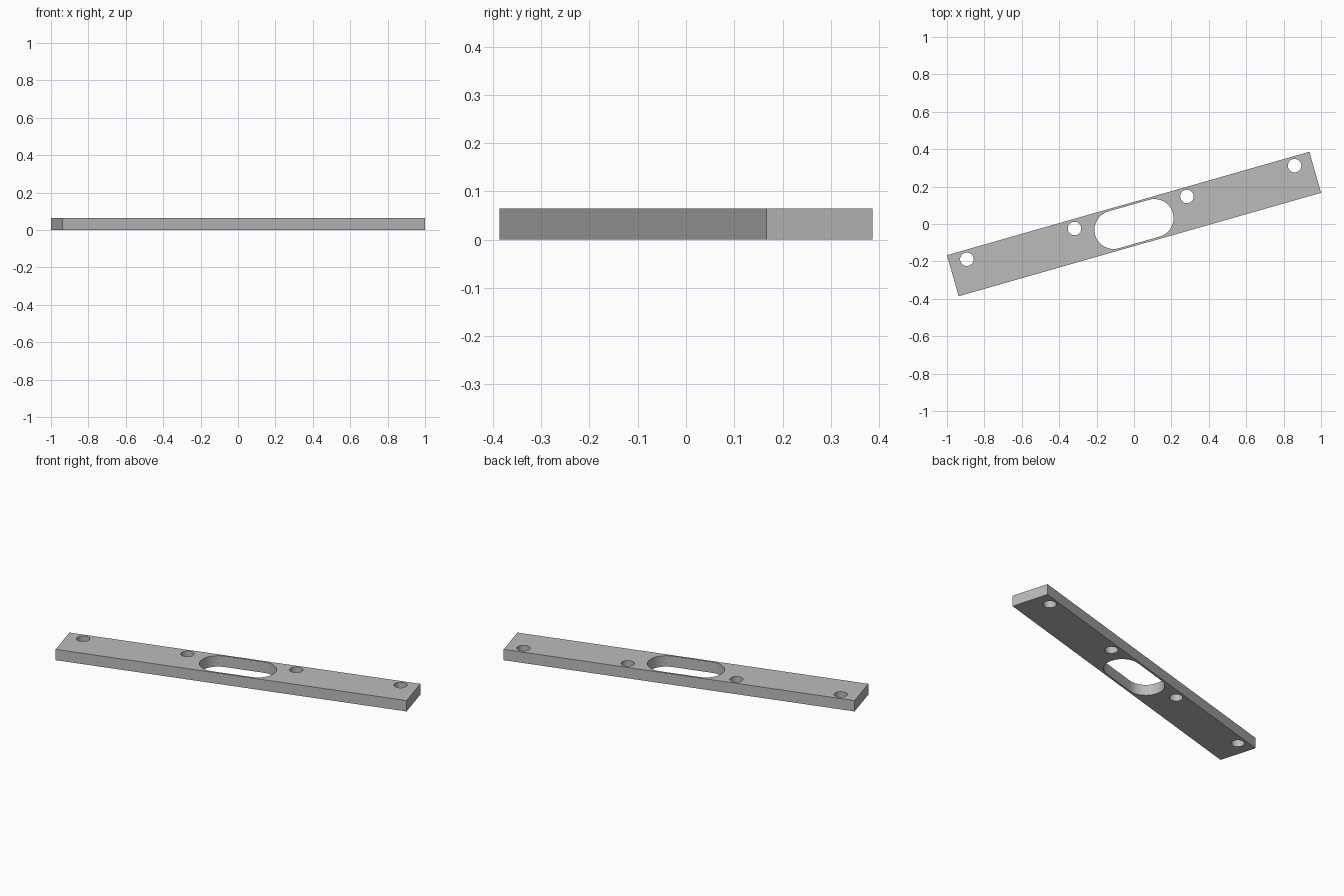
import bpy, bmesh
from math import cos, sin, pi, radians

if "Cube" in bpy.data.objects:
    bpy.data.objects.remove(bpy.data.objects["Cube"], do_unlink=True)

LENGTH, WIDTH, THICK = 2.015, 0.228, 0.065
HOLE_R, HOLE_V = 0.036, 0.064
SLOT_R, SLOT_HALF = 0.1023, 0.1135
ANGLE = radians(15.93)

# Plain grey metal
grey = bpy.data.materials.new("grey metal")
grey.use_nodes = True
grey.diffuse_color = (0.5, 0.5, 0.5, 1)
grey.node_tree.nodes["Principled BSDF"].inputs["Base Color"].default_value = (0.5, 0.5, 0.5, 1)


def arc(cx, cy, r, start, end, steps):
    angles = [start + (end - start) * i / steps for i in range(steps + 1)]
    return [(cx + r * cos(a), cy + r * sin(a)) for a in angles]


def add_outline(curve, points):
    spline = curve.splines.new("POLY")
    spline.points.add(len(points) - 1)
    for p, (x, y) in zip(spline.points, points):
        p.co = (x, y, 0, 1)
    spline.use_cyclic_u = True


# Flat profile: rectangle, central slot and four bolt holes
profile = bpy.data.curves.new("mounting_bar", "CURVE")
profile.dimensions = "2D"
profile.fill_mode = "BOTH"
profile.extrude = THICK / 2
hl, hw = LENGTH / 2, WIDTH / 2
add_outline(profile, [(-hl, -hw), (hl, -hw), (hl, hw), (-hl, hw)])
add_outline(profile, arc(SLOT_HALF, 0, SLOT_R, -pi / 2, pi / 2, 24)
            + arc(-SLOT_HALF, 0, SLOT_R, pi / 2, 3 * pi / 2, 24))
for u in (-0.911, -0.3125, 0.3125, 0.911):
    add_outline(profile, arc(u, HOLE_V, HOLE_R, 0, 2 * pi, 32)[:-1])

# Extruded bar, turned in plan and resting on the ground
bar = bpy.data.objects.new("mounting_bar", profile)
bpy.context.collection.objects.link(bar)
bar.location.z = THICK / 2
bar.rotation_euler.z = ANGLE
bpy.ops.object.select_all(action="DESELECT")
bar.select_set(True)
bpy.context.view_layer.objects.active = bar
bpy.ops.object.convert(target="MESH")
bar = bpy.context.view_layer.objects.active

# Weld caps to walls, then smooth only the round walls
bm = bmesh.new()
bm.from_mesh(bar.data)
bmesh.ops.remove_doubles(bm, verts=bm.verts, dist=1e-5)
bmesh.ops.recalc_face_normals(bm, faces=bm.faces)
bm.to_mesh(bar.data)
bm.free()
bar.data.materials.clear()
bar.data.materials.append(grey)
bpy.ops.object.shade_smooth_by_angle(angle=radians(30))
